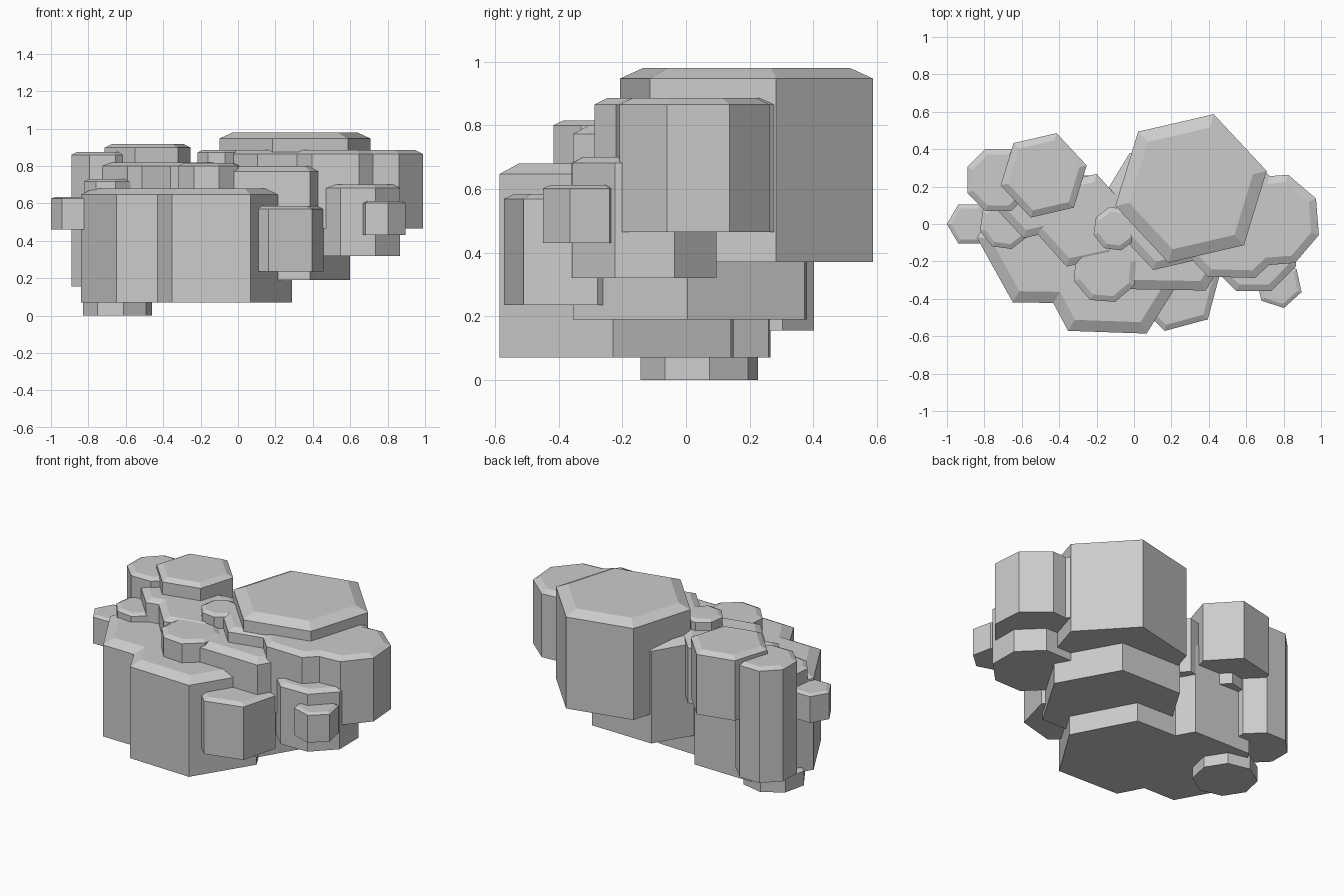
import bpy
from math import cos, sin, pi, radians

if "Cube" in bpy.data.objects:
    bpy.data.objects.remove(bpy.data.objects["Cube"])


def prism(name, x, y, r, n, rot, z0, z1, inset, h):
    """Regular n-sided block with a chamfered top edge."""
    rt = r - inset / cos(pi / n)
    verts = []
    for rad, z in ((r, z0), (r, z1 - h), (rt, z1)):
        for i in range(n):
            a = radians(rot) + 2 * pi * i / n
            verts.append((x + rad * cos(a), y + rad * sin(a), z))
    faces = [tuple(reversed(range(n))), tuple(range(2 * n, 3 * n))]
    for k in (0, n):
        for i in range(n):
            j = (i + 1) % n
            faces.append((k + i, k + j, k + n + j, k + n + i))
    mesh = bpy.data.meshes.new(name)
    mesh.from_pydata(verts, [], faces)
    obj = bpy.data.objects.new(name, mesh)
    bpy.context.collection.objects.link(obj)
    return obj


def cluster(name, lobes, z0, z1, inset, h):
    """Several lobes of equal height merged into one slab."""
    base = prism(name, *lobes[0], z0, z1, inset, h)
    for lobe in lobes[1:]:
        other = prism(name + "_lobe", *lobe, z0, z1, inset, h)
        mod = base.modifiers.new("join", 'BOOLEAN')
        mod.operation = 'UNION'
        mod.solver = 'EXACT'
        mod.object = other
        bpy.context.view_layer.objects.active = base
        bpy.ops.object.modifier_apply(modifier=mod.name)
        bpy.data.objects.remove(other)
    return base


# merged slabs: lobes are (x, y, radius, sides, rotation)
cluster("low_slab", [(-.13, -.215, .42, 6, 0 - 2), (-.445, -.08, .395, 6, -1)],
        .07, .68, .06, .033)
cluster("right_slab", [(.53, .02, .33, 8, -69), (.2, .07, .33, 6, -107),
                       (.745, .02, .256, 8, -18)], .465, .885, .04, .02)
cluster("left_slab", [(-.28, .02, .26, 6, 72), (-.53, .12, .205, 6, 193)],
        .45, .82, .04, .02)

# single blocks: name, x, y, radius, sides, rotation, bottom, top, inset, chamfer height
for block in (
    ("top_block", .305, .19, .415, 6, 73, .37, .98, .065, .033),
    ("middle_block", .18, .012, .42, 6, -1, .19, .80, .05, .028),
    ("back_left_block", -.483, .26, .236, 6, 73, .52, .918, .035, .02),
    ("back_left_column", -.725, .235, .18, 8, 22.5, .155, .875, .03, .015),
    ("front_centre_block", -.155, -.25, .175, 8, 18, .5, .815, .03, .015),
    ("centre_small_block", -.1, -.025, .12, 8, 15, .55, .885, .025, .013),
    ("left_small_block", -.69, 0, .138, 8, 15, .45, .73, .025, .013),
    ("left_edge_block", -.88, 0, .12, 6, 0, .46, .635, .02, .01),
    ("front_right_block", .225, -.34, .24, 6, 15, .235, .585, .03, .016),
    ("right_low_block", .64, -.132, .245, 8, -67, .32, .70, .035, .018),
    ("right_edge_block", .775, -.325, .127, 6, -18, .43, .612, .02, .01),
    ("foot", -.645, .042, .187, 8, 10, 0, .1, .02, .01),
):
    prism(*block)
